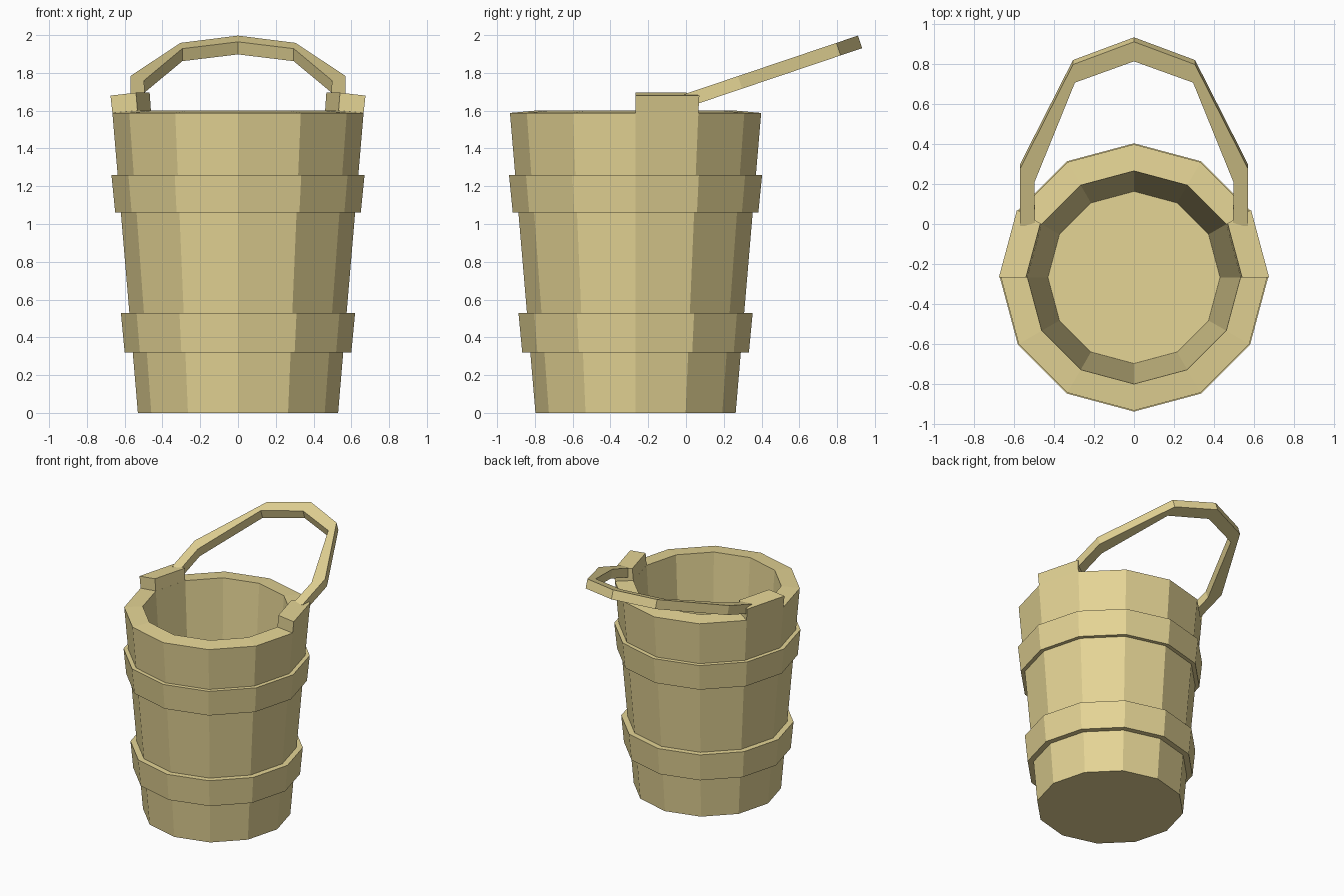
import bpy, bmesh
from math import sin, cos, radians
from mathutils import Vector

if "Cube" in bpy.data.objects:
    bpy.data.objects.remove(bpy.data.objects["Cube"])

SIDES = 12
CY = -0.267  # bucket axis; the handle leans out towards +y

wood = bpy.data.materials.new("wood")
wood.diffuse_color = (0.78, 0.66, 0.30, 1)
wood.use_nodes = True
wood.node_tree.nodes["Principled BSDF"].inputs["Base Color"].default_value = wood.diffuse_color


def polar(r, z, deg):
    return Vector((r * cos(radians(deg)), CY + r * sin(radians(deg)), z))


def finish(name, bm):
    bmesh.ops.recalc_face_normals(bm, faces=bm.faces)
    mesh = bpy.data.meshes.new(name)
    bm.to_mesh(mesh)
    bm.free()
    mesh.materials.append(wood)
    ob = bpy.data.objects.new(name, mesh)
    bpy.context.collection.objects.link(ob)
    return ob


def skin(name, sections, closed_profile=False, loop=False, cap=False):
    """Bridge consecutive sections (lists of points) with quads."""
    bm = bmesh.new()
    rows = [[bm.verts.new(p) for p in s] for s in sections]
    n, m = len(rows), len(rows[0])
    for i in range(n if loop else n - 1):
        a, b = rows[i], rows[(i + 1) % n]
        for j in range(m if closed_profile else m - 1):
            k = (j + 1) % m
            bm.faces.new((a[j], a[k], b[k], b[j]))
    if cap == "sections":
        bm.faces.new(rows[0])
        bm.faces.new(rows[-1])
    elif cap == "profile":
        bm.faces.new([r[0] for r in rows])
        bm.faces.new([r[-1] for r in rows])
    return finish(name, bm)


def lathe(name, profile, cap=False):
    step = 360 / SIDES
    return skin(name, [[polar(r, z, i * step) for r, z in profile]
                       for i in range(SIDES)], loop=True, cap=cap)


# Tapered body: underside, outer wall, rim, inner wall, floor
lathe("bucket_body", [(0.53, 0), (0.665, 1.588), (0.532, 1.60), (0.43, 0.09)],
      cap="profile")

# Two hoops around the wall
for name, z0, z1, r0, r1 in (("lower_hoop", 0.32, 0.53, 0.60, 0.62),
                             ("upper_hoop", 1.06, 1.26, 0.65, 0.67)):
    lathe(name, [(r0 - 0.05, z0), (r0, z0), (r1, z1), (r1 - 0.05, z1)])

# Raised staves that carry the handle
for name, angles in (("right_lug", (0, 30)), ("left_lug", (150, 180))):
    section = [(0.532, 1.595), (0.665, 1.588), (0.675, 1.68), (0.54, 1.695)]
    skin(name, [[polar(r, z, a) for r, z in section] for a in angles],
         closed_profile=True, cap="sections")

# Faceted arch handle: (x, distance along the leaning plane), outer and inner
outer = [(0.57, -0.01), (0.57, 0.29), (0.305, 0.84), (0, 0.96)]
inner = [(0.495, -0.01), (0.497, 0.22), (0.295, 0.745), (0, 0.857)]
along = Vector((0, 0.948, 0.32))
normal = Vector((0, -0.32, 0.948))
base = Vector((0, 0, 1.69))


def both_sides(pts):
    return pts + [(-x, s) for x, s in reversed(pts[:-1])]


def on_plane(p, depth):
    return base + Vector((p[0], 0, 0)) + along * p[1] - normal * depth


skin("handle", [[on_plane(o, 0), on_plane(o, 0.07), on_plane(i, 0.07), on_plane(i, 0)]
                for o, i in zip(both_sides(outer), both_sides(inner))],
     closed_profile=True, cap="sections")
